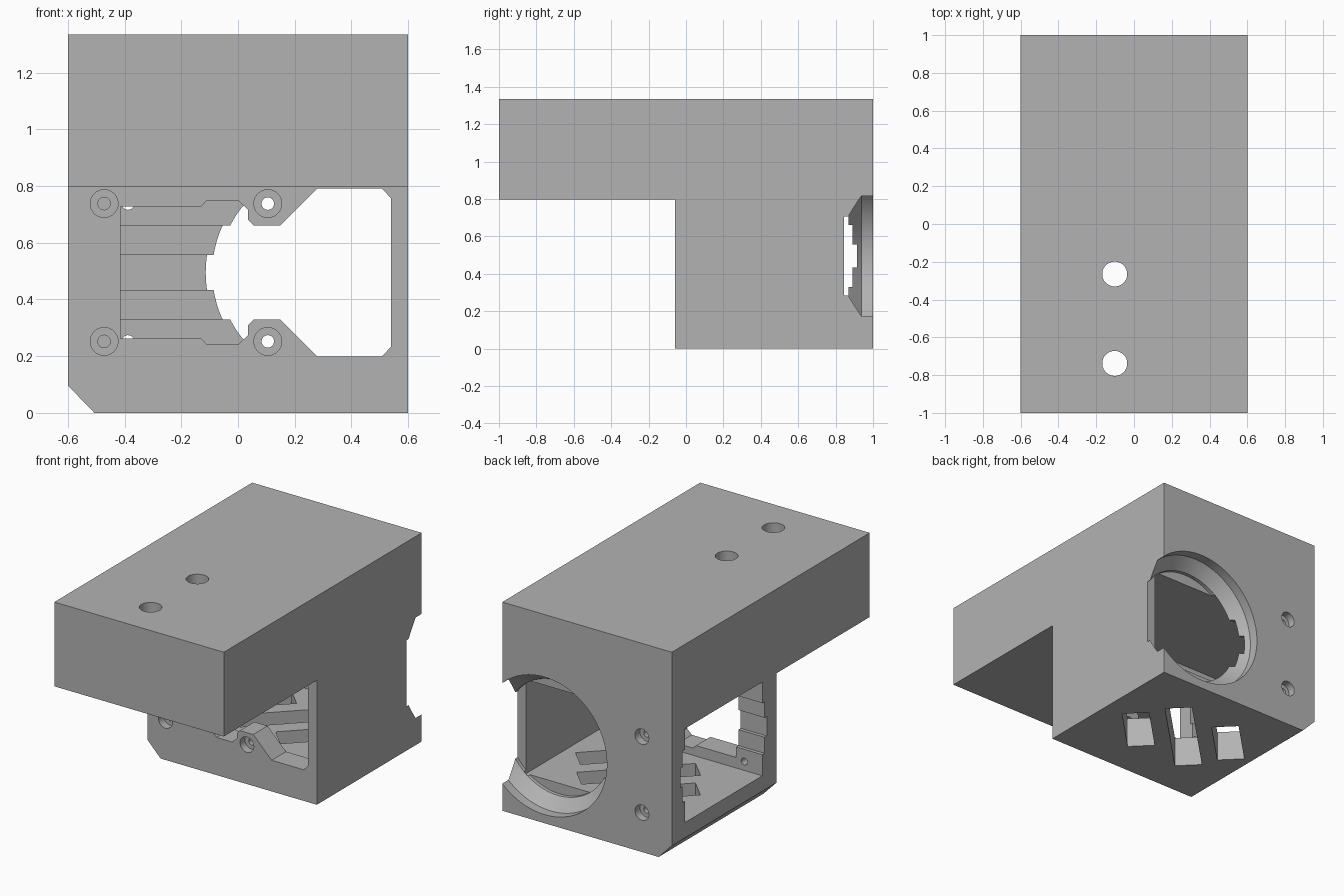
import bpy, bmesh, math
from mathutils import Vector, Matrix

cube = bpy.data.objects.get("Cube")
if cube:
    bpy.data.objects.remove(cube)

grey = bpy.data.materials.new("plain grey")
grey.use_nodes = True
colour = (0.45, 0.45, 0.45, 1)
grey.diffuse_color = colour
grey.node_tree.nodes["Principled BSDF"].inputs["Base Color"].default_value = colour


def make(name, bm):
    bmesh.ops.recalc_face_normals(bm, faces=bm.faces)
    mesh = bpy.data.meshes.new(name)
    bm.to_mesh(mesh)
    bm.free()
    mesh.materials.append(grey)
    ob = bpy.data.objects.new(name, mesh)
    bpy.context.collection.objects.link(ob)
    return ob


def prism(name, points, axis, start, end):
    """Extrude a profile along x (points y,z), or along y (points x,z)."""
    bm = bmesh.new()
    place = (lambda a, b: (start, a, b)) if axis == "x" else (lambda a, b: (a, start, b))
    face = bm.faces.new([bm.verts.new(place(a, b)) for a, b in points])
    ext = bmesh.ops.extrude_face_region(bm, geom=[face])
    move = Vector((end - start, 0, 0)) if axis == "x" else Vector((0, end - start, 0))
    bmesh.ops.translate(bm, vec=move, verts=[v for v in ext["geom"] if isinstance(v, bmesh.types.BMVert)])
    return make(name, bm)


def lathe(name, centre, stations, sides=32, upright=False):
    """Round cutter from (position, radius) stations along y, or along z."""
    bm = bmesh.new()
    rings = []
    for pos, r in stations:
        ring = []
        for i in range(sides):
            t = 2 * math.pi * i / sides
            a, b = centre[0] + r * math.cos(t), centre[1] + r * math.sin(t)
            ring.append(bm.verts.new((a, b, pos) if upright else (a, pos, b)))
        rings.append(ring)
    for p, q in zip(rings, rings[1:]):
        for i in range(sides):
            j = (i + 1) % sides
            bm.faces.new((p[i], p[j], q[j], q[i]))
    bm.faces.new(rings[0])
    bm.faces.new(rings[-1])
    return make(name, bm)


def slot(name, x, y, length):
    bm = bmesh.new()
    bmesh.ops.create_cube(bm, size=1, matrix=Matrix.Translation((x, y, 0.1))
                          @ Matrix.Rotation(math.pi / 4, 4, "Z")
                          @ Matrix.Diagonal((length, 0.165, 0.4, 1)))
    return make(name, bm)


def cut(target, cutter):
    mod = target.modifiers.new("cut", "BOOLEAN")
    mod.operation, mod.solver, mod.object = "DIFFERENCE", "EXACT", cutter
    bpy.context.view_layer.update()
    result = bpy.data.meshes.new_from_object(target.evaluated_get(bpy.context.evaluated_depsgraph_get()))
    target.modifiers.clear()
    target.data = result
    bpy.data.objects.remove(cutter)


MID = 0.495

# Housing with overhanging top block
housing = prism("housing", [(-1, 0.796), (-0.06, 0.796), (-0.06, 0), (1, 0), (1, 1.335), (-1, 1.335)],
                "x", -0.6, 0.6)

# Sloped lower edge
cut(housing, prism("edge_cutter", [(-0.7, -0.11), (-0.4, -0.11), (-0.7, 0.2)], "y", -0.2, 1.2))

# Chamber open on one side, with stepped front and back walls
steps = [(0.3, 0), (0.165, 0), (0.165, 0.023), (0.0625, 0.023), (0.0625, 0.045)]
steps += [(-h, d) for h, d in reversed(steps)]
profile = [(0.868 + d, MID + h) for h, d in steps]
profile += [(0.085 - d, MID + h) for h, d in reversed(steps)]
cut(housing, prism("chamber_cutter", profile, "x", -0.7, 0.54))

# Front opening, mirrored about the middle height
half = [(-0.415, 0.232), (-0.13, 0.232), (-0.11, 0.254), (0, 0.254), (0.035, 0.222), (0.035, 0.187),
        (0.055, 0.166), (0.15, 0.166), (0.28, 0.296), (0.508, 0.296), (0.539, 0.262)]
outline = [(x, MID + h) for x, h in half] + [(x, MID - h) for x, h in reversed(half)]
cut(housing, prism("opening_cutter", outline, "y", -0.2, 0.3))

# Round flared opening at the back
cut(housing, lathe("flare_cutter", (0.3, MID),
                   [(0.845, 0.367), (0.868, 0.367), (0.938, 0.44), (1.1, 0.44)], 96))

# Counterbored screw holes, front and back
for side in (-1, 1):
    z = MID + side * 0.243
    for x in (-0.472, 0.105):
        cut(housing, lathe("screw_cutter", (x, z),
                           [(-0.2, 0.049), (-0.01, 0.049), (-0.01, 0.022), (0.2, 0.022)]))
    cut(housing, lathe("screw_cutter", (-0.388, z),
                       [(0.7, 0.022), (0.95, 0.022), (0.95, 0.049), (1.1, 0.049)]))

# Holes through the overhang
for y in (-0.265, -0.738):
    cut(housing, lathe("bolt_cutter", (-0.102, y), [(0.6, 0.066), (1.5, 0.066)], 48, True))

# Diagonal floor vents
for x, y, length in ((0.27, 0.363, 0.4), (0.004, 0.474, 0.7), (-0.255, 0.588, 0.4)):
    cut(housing, slot("vent_cutter", x, y, length))

# Smooth the round walls and keep sharp edges
bpy.ops.object.select_all(action="DESELECT")
housing.select_set(True)
bpy.context.view_layer.objects.active = housing
bpy.ops.object.shade_smooth_by_angle(angle=math.radians(30))
